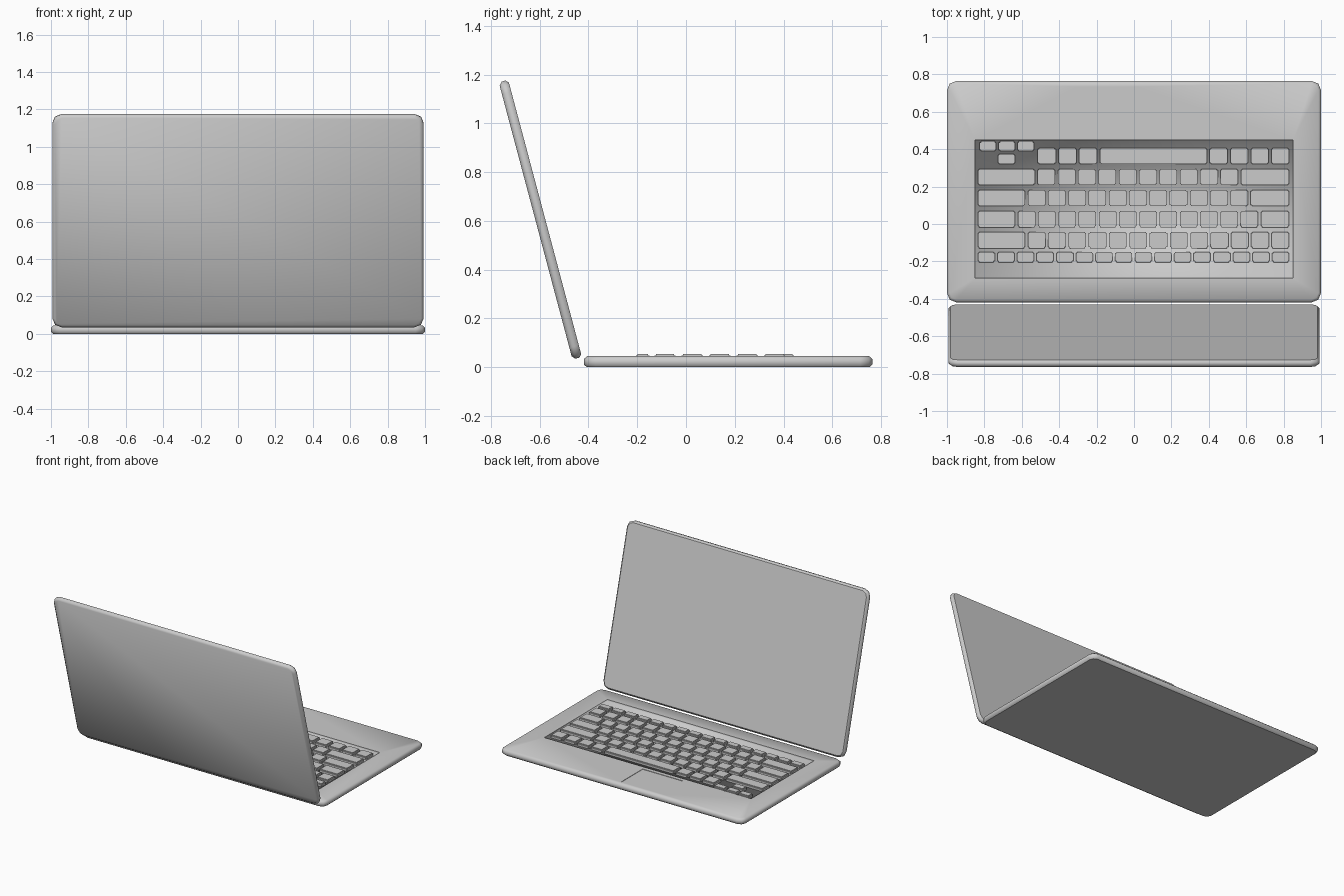
import bpy, bmesh, math
from mathutils import Matrix

cube = bpy.data.objects.get("Cube")
if cube:
    bpy.data.objects.remove(cube, do_unlink=True)

grey = bpy.data.materials.new("plain grey")
grey.use_nodes = True
grey.diffuse_color = (0.6, 0.6, 0.6, 1)
grey.node_tree.nodes["Principled BSDF"].inputs["Base Color"].default_value = (0.6, 0.6, 0.6, 1)


def finish(bm, name):
    bmesh.ops.recalc_face_normals(bm, faces=bm.faces)
    mesh = bpy.data.meshes.new(name)
    bm.to_mesh(mesh)
    bm.free()
    mesh.materials.append(grey)
    obj = bpy.data.objects.new(name, mesh)
    bpy.context.collection.objects.link(obj)
    return obj


def outline(hx, hy, cy, inset, radius=0.05):
    """Rectangle with corners rounded in two steps."""
    points = []
    for quarter, (sx, sy) in enumerate(((1, 1), (-1, 1), (-1, -1), (1, -1))):
        for step in range(3):
            a = math.radians(90 * quarter + 45 * step)
            points.append((sx * (hx - radius) + (radius - inset) * math.cos(a),
                           cy + sy * (hy - radius) + (radius - inset) * math.sin(a)))
    return points


def ring(bm, points, z):
    return [bm.verts.new((x, y, z)) for x, y in points]


def bridge(bm, lower, upper):
    n = len(lower)
    return [bm.faces.new((lower[i], lower[(i + 1) % n], upper[(i + 1) % n], upper[i]))
            for i in range(n)]


def loop_edges(bm, verts):
    return [bm.edges.get((v, verts[(i + 1) % len(verts)])) for i, v in enumerate(verts)]


def slab(name, hx, hy, cy, thick, recesses=()):
    """Thin soft-edged case, with optional rectangular recesses in the upper face."""
    bm = bmesh.new()
    levels = ((0, 0.012), (0.011, 0), (thick - 0.012, 0), (thick, 0.014))
    rings = [ring(bm, outline(hx, hy, cy, inset), z) for z, inset in levels]
    for lower, upper in zip(rings, rings[1:]):
        bridge(bm, lower, upper)
    bm.faces.new(rings[0][::-1])
    sharp = loop_edges(bm, rings[0])
    if recesses:
        top_edges = loop_edges(bm, rings[-1])
        for x0, x1, y0, y1, depth, soft in recesses:
            corners = ((x0, y0), (x1, y0), (x1, y1), (x0, y1))
            rim, floor = ring(bm, corners, thick), ring(bm, corners, thick - depth)
            bridge(bm, floor, rim)
            bm.faces.new(floor)
            top_edges += loop_edges(bm, rim)
            sharp += loop_edges(bm, rim)
            if not soft:
                sharp += loop_edges(bm, floor)
        bmesh.ops.triangle_fill(bm, use_beauty=True, use_dissolve=False, edges=top_edges,
                                normal=(0, 0, 1))
    else:
        bm.faces.new(rings[-1])
    for face in bm.faces:
        face.smooth = True
    for edge in sharp:
        edge.smooth = False
    return finish(bm, name)


# Base with keyboard well and trackpad
THICK = 0.045
slab("base", 1.0, 0.592, 0.173, THICK,
     [(-0.85, 0.85, -0.29, 0.45, 0.012, True),
      (-0.31, 0.02, 0.48, 0.735, 0.003, False)])

# Screen lid, leaning back from the hinge edge
lid = slab("screen_lid", 0.993, 0.588, 0, 0.04)
lid.rotation_euler = (math.radians(104.9), 0, 0)
lid.location = (0, -0.578, 0.61)


# Keys
def key(bm, x0, x1, y0, y1, low=0.032, high=0.054):
    place = Matrix.Translation(((x0 + x1) / 2, (y0 + y1) / 2, (low + high) / 2))
    size = Matrix.Diagonal((x1 - x0, y1 - y0, high - low, 1))
    verts = bmesh.ops.create_cube(bm, size=1, matrix=place @ size)["verts"]
    edges = {e for v in verts for e in v.link_edges
             if max(p.co.z for p in e.verts) > high - 0.001}
    bmesh.ops.bevel(bm, geom=list(edges), offset=0.006, segments=2, affect='EDGES')


def key_row(name, y0, y1, spans):
    """Each span is a start, an end and the number of equal keys between them."""
    bm = bmesh.new()
    gap = 0.014
    for start, end, count in spans:
        pitch = (end - start + gap) / count
        for i in range(count):
            x = start + i * pitch
            key(bm, x, x + pitch - gap, y0, y1)
    obj = finish(bm, name)
    bpy.ops.object.select_all(action='DESELECT')
    obj.select_set(True)
    bpy.context.view_layer.objects.active = obj
    bpy.ops.object.shade_smooth_by_angle(angle=math.radians(50))


LEFT, RIGHT = -0.835, 0.83
key_row("function_key_row", -0.205, -0.15, [(LEFT, RIGHT, 16)])

# Letter rows: end of the wide left key, end of the plain keys, plain key count
rows = [(-0.582, RIGHT, 13), (-0.635, 0.664, 12), (-0.582, 0.61, 11), (-0.53, 0.557, 10)]
for i, (wide_end, plain_end, count) in enumerate(rows):
    y = -0.13 + 0.1125 * i
    spans = [(LEFT, wide_end, 1), (wide_end + 0.014, plain_end, count)]
    if plain_end < RIGHT:
        spans.append((plain_end + 0.014, RIGHT, 1))
    key_row(f"letter_key_row_{i + 1}", y, y + 0.087, spans)

key_row("space_key_row", 0.32, 0.407,
        [(-0.515, -0.197, 3), (-0.183, 0.39, 1), (0.405, RIGHT, 4)])
key_row("arrow_keys_side", 0.389, 0.443, [(-0.825, -0.535, 3)])
key_row("arrow_key_middle", 0.32, 0.374, [(-0.727, -0.636, 1)])
